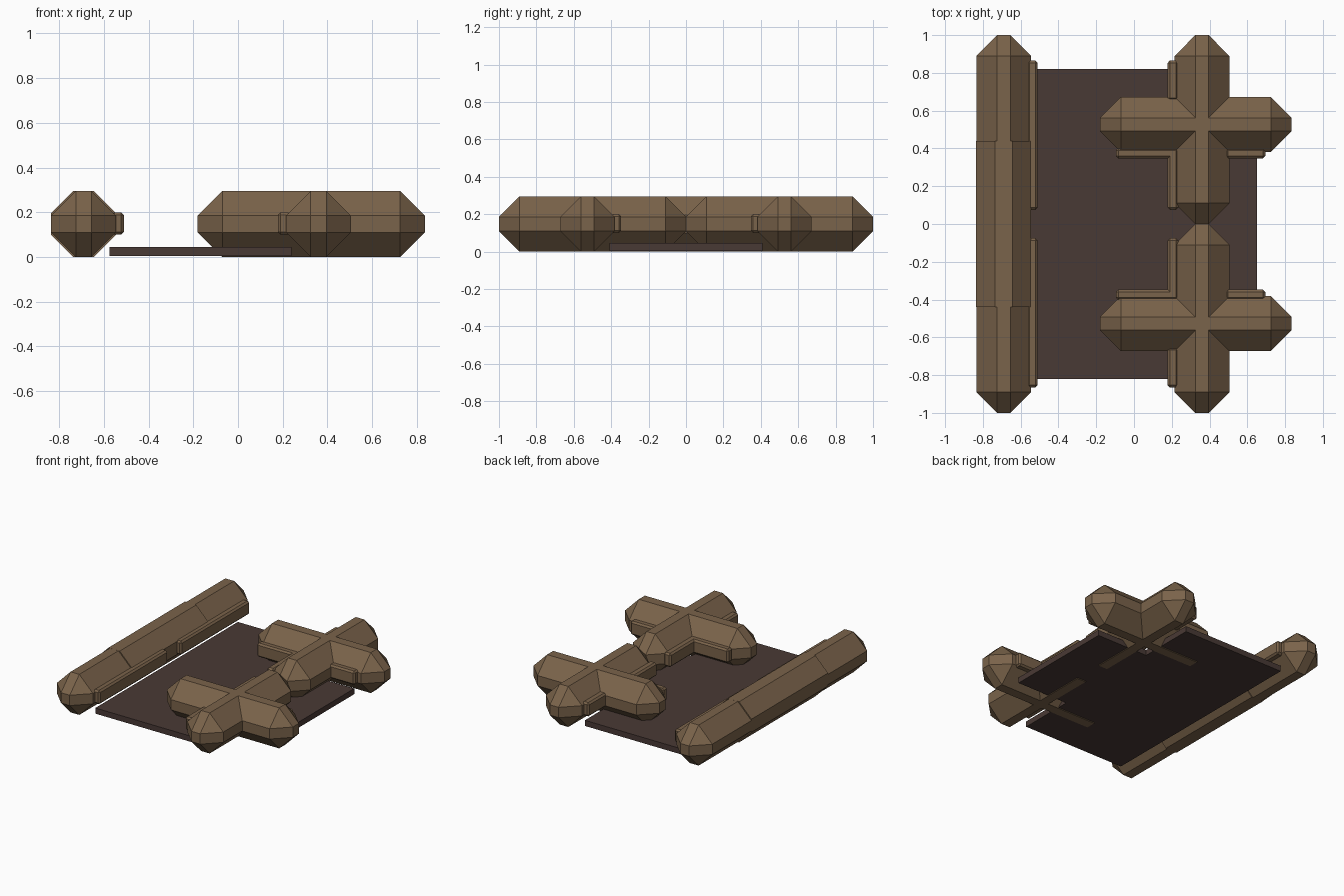
import bpy, bmesh
from mathutils import Matrix

if "Cube" in bpy.data.objects:
    bpy.data.objects.remove(bpy.data.objects["Cube"])


def material(name, rgb):
    m = bpy.data.materials.new(name)
    m.diffuse_color = (*rgb, 1)
    m.use_nodes = True
    m.node_tree.nodes["Principled BSDF"].inputs["Base Color"].default_value = m.diffuse_color
    return m


WALL = material("earth brown", (0.195, 0.125, 0.069))
FLOOR = material("dark floor", (0.066, 0.041, 0.035))


def finish(bm, name, mat):
    mesh = bpy.data.meshes.new(name)
    bm.to_mesh(mesh)
    bm.free()
    mesh.materials.append(mat)
    ob = bpy.data.objects.new(name, mesh)
    bpy.context.collection.objects.link(ob)


def box(name, x, y, z, bevel, along=None):
    """Chamfered box from ranges; 'along' limits the chamfer to edges on one axis."""
    bm = bmesh.new()
    bmesh.ops.create_cube(bm, size=1)
    for v in bm.verts:
        v.co = [(a + b) / 2 + c * (b - a) for c, (a, b) in zip(v.co, (x, y, z))]
    edges = bm.edges[:]
    if along is not None:
        edges = [e for e in edges
                 if abs((e.verts[0].co - e.verts[1].co)[along]) > 1e-4]
    bmesh.ops.bevel(bm, geom=edges, offset=bevel, offset_type='OFFSET',
                    segments=1, affect='EDGES', profile=0.5)
    finish(bm, name, WALL)


H = (0, 0.295)      # wall height
TRIM = (0.1, 0.2)   # trim height

# Long wall with a slightly thicker middle sleeve
box("long_wall", (-0.835, -0.545), (-1, 1), H, 0.11)
box("wall_sleeve", (-0.8355, -0.5445), (-0.44, 0.44), (0, 0.2955), 0.1, along=1)

# Mirrored halves: cross walls and trim strips
for s, side in ((1, "back"), (-1, "front")):
    def yr(a, b):
        return tuple(sorted((s * a, s * b)))
    box(f"cross_wall_long_{side}", (0.215, 0.505), yr(0, 1), H, 0.11)
    box(f"cross_wall_side_{side}", (-0.18, 0.835), yr(0.382, 0.672), H, 0.11)
    box(f"long_wall_trim_{side}", (-0.565, -0.51), yr(0.075, 0.865), TRIM, 0.012)
    box(f"outer_trim_{side}", (0.178, 0.235), yr(0.655, 0.865), TRIM, 0.012)
    box(f"inner_trim_{side}", (0.178, 0.235), yr(0.075, 0.4), TRIM, 0.012)
    box(f"left_arm_trim_{side}", (-0.095, 0.235), yr(0.347, 0.402), TRIM, 0.012)
    box(f"right_arm_trim_{side}", (0.485, 0.695), yr(0.347, 0.402), TRIM, 0.012)

# Stepped floor slab
bm = bmesh.new()
outline = [(-0.575, -0.82), (0.24, -0.82), (0.24, -0.41), (0.65, -0.41),
           (0.65, 0.41), (0.24, 0.41), (0.24, 0.82), (-0.575, 0.82)]
base = bm.faces.new([bm.verts.new((x, y, 0.004)) for x, y in outline])
top = bmesh.ops.extrude_face_region(bm, geom=[base])["geom"]
bmesh.ops.translate(bm, vec=(0, 0, 0.041),
                    verts=[g for g in top if isinstance(g, bmesh.types.BMVert)])
bmesh.ops.recalc_face_normals(bm, faces=bm.faces[:])
finish(bm, "floor_slab", FLOOR)
